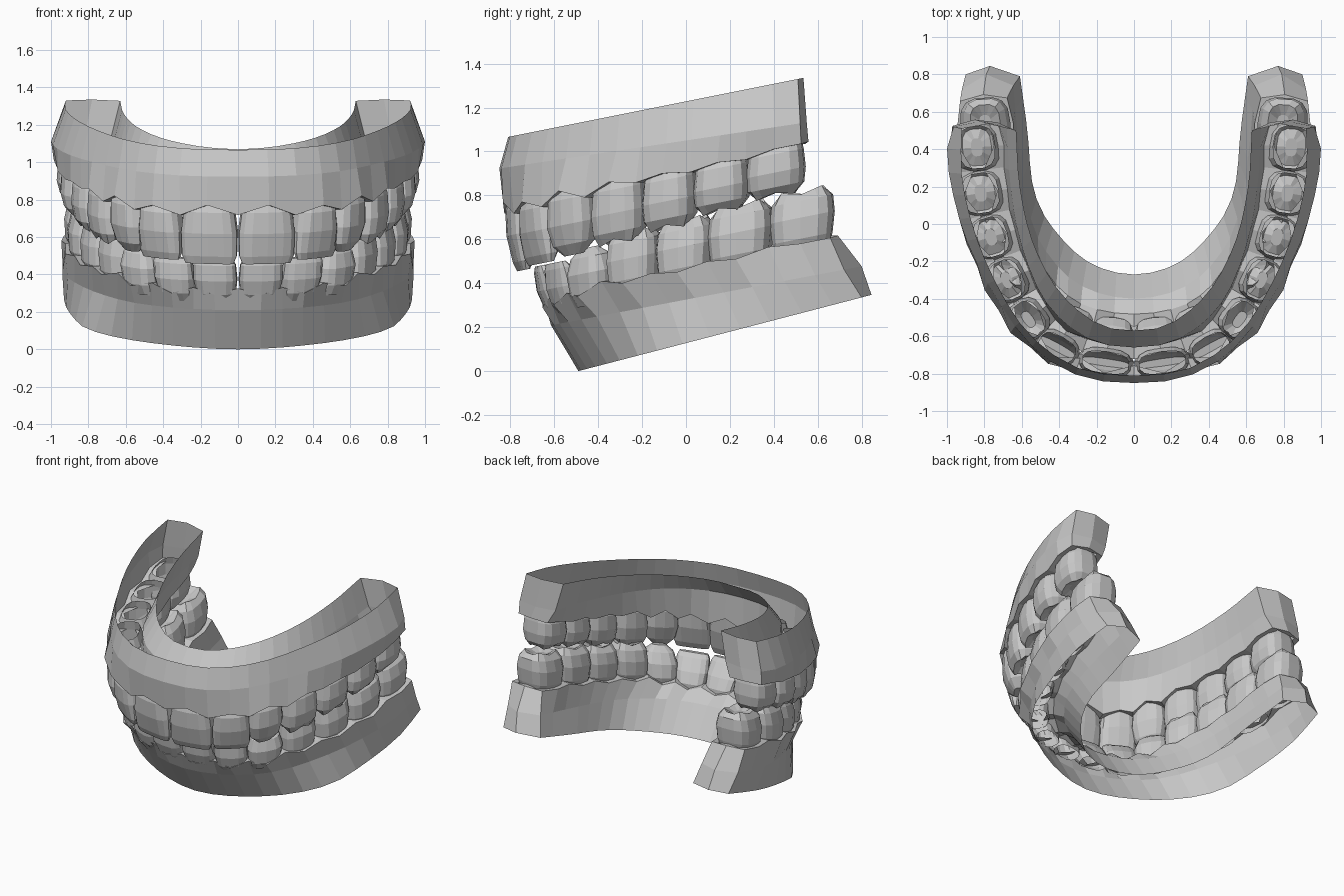
import bpy, bmesh, math
from mathutils import Vector

if "Cube" in bpy.data.objects:
    bpy.data.objects.remove(bpy.data.objects["Cube"])

grey = bpy.data.materials.new("plaster_grey")
grey.diffuse_color = (0.58, 0.58, 0.58, 1)
grey.use_nodes = True
grey.node_tree.nodes["Principled BSDF"].inputs["Base Color"].default_value = grey.diffuse_color


def make_object(name, bm):
    """Turn a half-arch bmesh into a flat shaded object mirrored across x = 0."""
    bmesh.ops.recalc_face_normals(bm, faces=bm.faces)
    mesh = bpy.data.meshes.new(name)
    bm.to_mesh(mesh)
    bm.free()
    mesh.materials.append(grey)
    obj = bpy.data.objects.new(name, mesh)
    bpy.context.collection.objects.link(obj)
    mirror = obj.modifiers.new("mirror", 'MIRROR')
    mirror.use_axis[0] = True
    mirror.merge_threshold = 0.0005
    return obj


def lengths(pts):
    out = [0.0]
    for a, b in zip(pts, pts[1:]):
        out.append(out[-1] + (b - a).length)
    return [v / out[-1] for v in out]


def resample(ctrl, fractions):
    """Smooth curve through ctrl, sampled at the given length fractions."""
    p = [Vector(c) for c in ctrl]
    first = Vector((-p[1].x, p[1].y))
    p = [first] + p + [2 * p[-1] - p[-2]]
    dense = []
    for i in range(1, len(p) - 2):
        a, b, c, d = p[i - 1:i + 3]
        for k in range(10):
            t = k / 10
            dense.append(0.5 * (2 * b + (c - a) * t + (2 * a - 5 * b + 4 * c - d) * t * t
                                + (3 * b - a - 3 * c + d) * t ** 3))
    dense.append(p[-2])
    ln, out = lengths(dense), []
    for f in fractions:
        j = 0
        while j < len(ln) - 2 and ln[j + 1] < f:
            j += 1
        u = (f - ln[j]) / (ln[j + 1] - ln[j])
        out.append(dense[j].lerp(dense[j + 1], min(1, max(0, u))))
    return out


# Crown profiles: height fraction, width scale, depth scale
PROFILES = {
    'incisor': [(-.15, .82, .72), (.08, .9, .98), (.45, 1, .9), (.86, .98, .5), (1, .86, .25)],
    'canine': [(-.15, .82, .72), (.1, .92, .97), (.5, 1, .95), (.82, .82, .65), (1, .4, .25)],
    'molar': [(-.15, .84, .74), (.1, .93, .95), (.5, 1, 1), (.82, .95, .86),
              (.99, .74, .6), (.88, .36, .24)],
}
KINDS = ['incisor', 'incisor', 'canine', 'molar', 'molar', 'molar', 'molar']


def frames(teeth):
    """Tangent and outward direction of every tooth along the half arch."""
    c = [Vector((t[0], t[1])) for t in teeth]
    c = [Vector((-c[0].x, c[0].y))] + c + [2 * c[-1] - c[-2] + Vector((0, .02))]
    res = []
    for i in range(1, len(c) - 1):
        t = (c[i + 1] - c[i - 1]).normalized()
        res.append((c[i], t, Vector((t.y, -t.x))))
    return res


def build_teeth(name, teeth):
    bm = bmesh.new()
    sides = 14
    for (c, t, n), (_, _, w, d, neck, tip, lean), kind in zip(frames(teeth), teeth, KINDS):
        rings = []
        for h, sw, sd in PROFILES[kind]:
            ring = []
            for k in range(sides):
                a = 2 * math.pi * (k + .5) / sides
                ca, sa = math.cos(a), math.sin(a)
                u = math.copysign(abs(ca) ** .7, ca) * sw * w * .5
                v = math.copysign(abs(sa) ** .7, sa) * sd * d * .5
                q = c + t * u + n * (v + lean * h)
                z = neck + (tip - neck) * h + .2 * (q.y - c.y)
                if kind == 'molar' and h > .9:      # cusps
                    z -= (tip - neck) * .05 * math.cos(4 * a)
                ring.append(bm.verts.new((q.x, q.y, z)))
            rings.append(ring)
        for r0, r1 in zip(rings, rings[1:]):
            for k in range(sides):
                m = (k + 1) % sides
                bm.faces.new((r0[k], r0[m], r1[m], r1[k]))
        bm.faces.new(rings[-1])
    return make_object(name, bm)


def gumline(teeth, side, grow, gap):
    """Scalloped line beside the teeth: side +1 cheek, -1 tongue.
    gap scales the distance from the arch centre line between two teeth."""
    fr = frames(teeth)
    crest, between = [], []
    for (c, t, n), T in zip(fr, teeth):
        r = T[3] * .5 * grow[0] + grow[1]
        q, g = c + n * side * r, c + n * side * r * gap
        crest.append(Vector((q.x, q.y, T[4])))
        between.append(Vector((g.x, g.y, T[4])))
    pap = [(T[5] - T[4]) * (.17 if i < 3 else .08) for i, T in enumerate(teeth)]
    pts = [Vector((0, between[0].y, crest[0].z + pap[0]))]
    for i, p in enumerate(crest):
        pts.append(p)
        if i < 6:
            mid = (between[i] + between[i + 1]) / 2
            mid.z += pap[i]
            pts.append(mid)
    c, t, n = fr[-1]
    end = crest[-1].lerp(Vector((c.x, c.y, crest[-1].z)), .16)
    pts.append(end + Vector((t.x, t.y, .2)) * teeth[-1][2] * .46)
    return pts


def build_gum(name, teeth, rows):
    """Open shell: cheek wall, rounded back end and tongue wall as one strip."""
    c, t, n = frames(teeth)[-1]
    levels = []
    for grow, gap, back in (((.7, 0), .3, .42), ((1, .015), .93, .55)):
        o, i = gumline(teeth, 1, grow, gap), gumline(teeth, -1, grow, gap)
        q = c + t * teeth[-1][2] * back
        levels.append(o + [Vector((q.x, q.y, o[-1].z + .01))] + i[::-1])
    fo = lengths(gumline(teeth, 1, (1, .015), 1))
    fi = lengths(gumline(teeth, -1, (1, .015), 1))
    for z0, slope, drop, outer, back, inner in rows:
        a, b = resample(outer, fo), resample(inner, fi)
        lv = [Vector((p.x, p.y, z0 + slope * p.y)) for p in a + [Vector(back)]]
        # tongue side edge sinks a little towards the front
        lv += [Vector((p.x, p.y, z0 + slope * p.y - drop * (1 - f)))
               for p, f in zip(b[::-1], fi[::-1])]
        levels.append(lv)
    bm = bmesh.new()
    grid = [[bm.verts.new(p) for p in lv] for lv in levels]
    for r0, r1 in zip(grid, grid[1:]):
        for k in range(len(r0) - 1):
            bm.faces.new((r0[k], r0[k + 1], r1[k + 1], r1[k]))
    return make_object(name, bm)


# Teeth: centre x, centre y, width, depth, neck z, tip z, outward lean
lower = [(.115, -.565, .235, .15, .29, .50, .10), (.32, -.515, .225, .16, .30, .51, .085),
         (.495, -.41, .235, .20, .34, .57, .045), (.62, -.23, .25, .22, .40, .64, .01),
         (.715, 0, .265, .24, .45, .69, 0), (.775, .25, .295, .27, .51, .76, 0),
         (.795, .53, .295, .27, .58, .82, 0)]
upper = [(.152, -.74, .305, .16, .77, .46, 0), (.41, -.66, .25, .17, .77, .49, 0),
         (.565, -.51, .24, .21, .82, .53, 0), (.68, -.30, .255, .23, .86, .59, 0),
         (.765, -.07, .25, .24, .90, .655, 0), (.82, .165, .255, .26, .95, .73, 0),
         (.84, .41, .27, .26, 1.01, .80, 0)]

# Gum rows: z at y = 0, slope in y, front drop, cheek curve, back point, tongue curve
lower_rows = [
    (.325, .19, 0,
     [(0, -.615), (.3, -.555), (.55, -.41), (.72, -.18), (.85, .1), (.94, .45), (.92, .72)],
     (.79, .80),
     [(0, -.40), (.3, -.32), (.5, -.1), (.58, .15), (.62, .45), (.645, .74)]),
    (.127, .26, 0,
     [(0, -.49), (.3, -.43), (.6, -.28), (.8, -.08), (.88, .16), (.93, .5), (.90, .80)],
     (.77, .845),
     [(0, -.27), (.25, -.2), (.45, 0), (.54, .2), (.57, .5), (.61, .79)])]
upper_rows = [
    (1.05, .15, 0,
     [(0, -.85), (.3, -.81), (.56, -.64), (.78, -.32), (.92, -.02), (1, .35), (.965, .52)],
     (.82, .55),
     [(0, -.66), (.25, -.61), (.47, -.42), (.6, -.12), (.66, .2), (.68, .52)]),
    (1.228, .2, .045,
     [(0, -.81), (.3, -.77), (.55, -.6), (.72, -.35), (.85, -.05), (.92, .25), (.92, .51)],
     (.78, .535),
     [(0, -.57), (.2, -.53), (.4, -.36), (.54, -.1), (.61, .2), (.63, .5)])]

build_teeth("lower_teeth", lower)
build_gum("lower_gum", lower, lower_rows)
build_teeth("upper_teeth", upper)
build_gum("upper_gum", upper, upper_rows)
